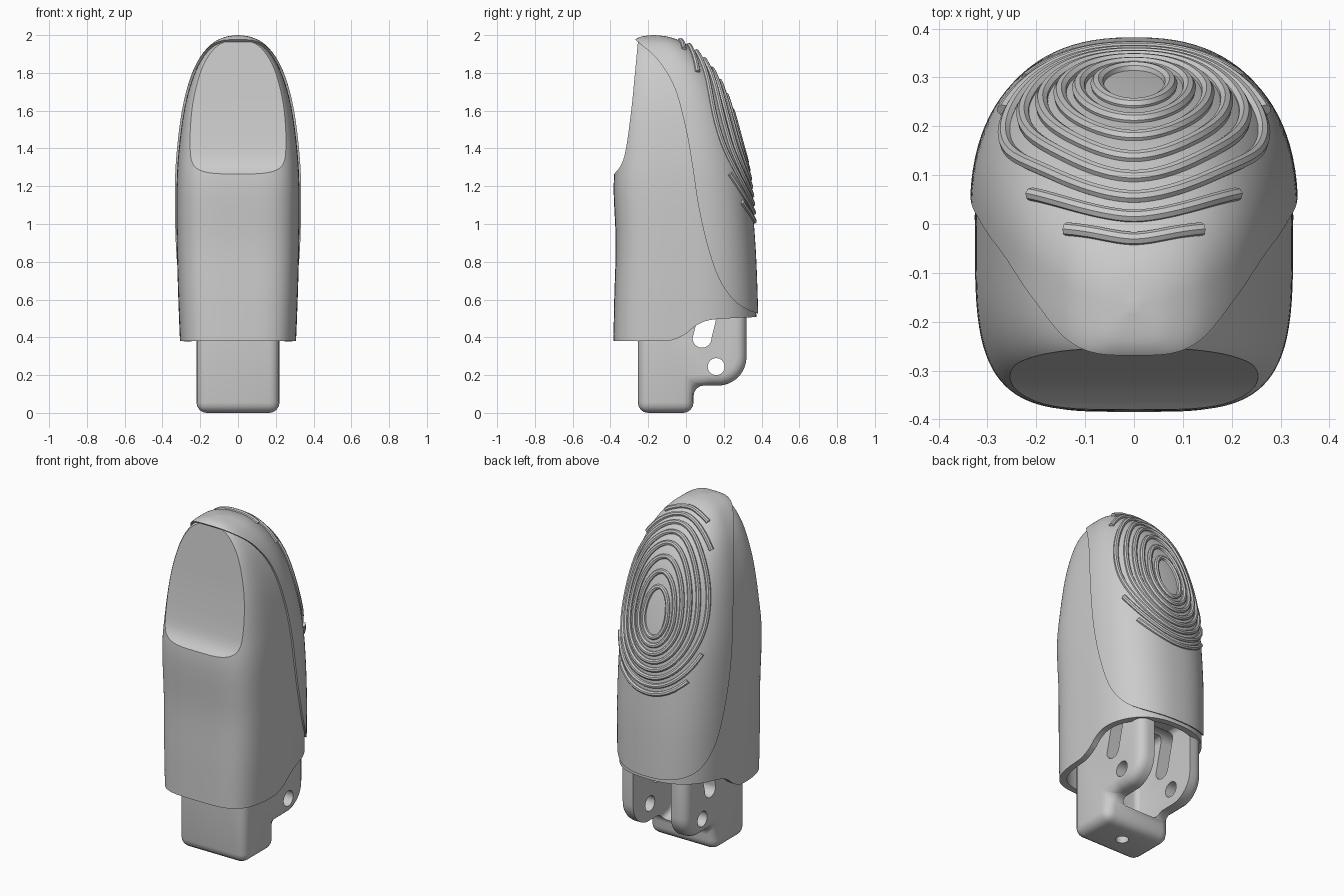
import bpy, bmesh, math
from math import sin, cos, pi

if "Cube" in bpy.data.objects:
    bpy.data.objects.remove(bpy.data.objects["Cube"])

grey = bpy.data.materials.new("matte grey")
grey.use_nodes = True
colour = (0.6, 0.6, 0.6, 1)
grey.diffuse_color = colour
grey.node_tree.nodes["Principled BSDF"].inputs["Base Color"].default_value = colour

# Fingertip stations: height, half width, front y, back y
STATIONS = [(.3, .304, -.386, .376), (.6, .316, -.38, .37), (.9, .324, -.372, .357),
            (1.2, .325, -.383, .33), (1.4, .313, -.365, .29), (1.6, .286, -.345, .23),
            (1.75, .248, -.325, .165), (1.86, .2, -.305, .085), (1.94, .135, -.28, -.005),
            (1.978, .066, -.24, -.09), (1.99, .0, -.17, -.17)]


def station(t):
    """Catmull-Rom blend between stations."""
    last = len(STATIONS) - 1
    i = min(int(t), last - 1)
    f = t - i
    p = [STATIONS[min(max(i + k, 0), last)] for k in (-1, 0, 1, 2)]
    return [b + .5 * f * (c - a + f * (2*a - 5*b + 4*c - d + f * (3*(b - c) + d - a)))
            for a, b, c, d in zip(*p)]


def section(t, off):
    z, w, front, back = station(t)
    front, back = front - off, back + off
    return z + off * max(0, z - 1.2) / .8, w + off, front, back, front * .45 + back * .55


def back_surface(x, z, off):
    lo, hi = 0, len(STATIONS) - 1
    for _ in range(30):
        mid = (lo + hi) / 2
        lo, hi = (mid, hi) if section(mid, off)[0] < z else (lo, mid)
    _, w, _, back, mid_y = section(lo, off)
    return mid_y + (back - mid_y) * (1 - min(abs(x) / w, 1) ** 2.4) ** (1 / 2.4)


def add_object(name, bm):
    bmesh.ops.recalc_face_normals(bm, faces=bm.faces)
    mesh = bpy.data.meshes.new(name)
    bm.to_mesh(mesh)
    bm.free()
    ob = bpy.data.objects.new(name, mesh)
    mesh.materials.append(grey)
    bpy.context.collection.objects.link(ob)
    return ob


def loft(name, off, end):
    """Closed skin of rounded sections, ending at station number end."""
    bm = bmesh.new()
    rings, steps, sides = [], int(end * 8), 96
    for k in range(steps + 1):
        t = min(end * k / steps, len(STATIONS) - 1.02)
        z, w, front, back, mid = section(t, off)
        ring = []
        for j in range(sides):
            a = 2 * pi * j / sides
            c, s = cos(a), sin(a)
            e = 2 / 2.4 if s > 0 else .5
            reach = back - mid if s > 0 else mid - front
            ring.append(bm.verts.new((math.copysign(abs(c) ** e, c) * w,
                                      mid + math.copysign(abs(s) ** e, s) * reach, z)))
        rings.append(ring)
    for lower, upper in zip(rings, rings[1:]):
        for j in range(sides):
            n = (j + 1) % sides
            bm.faces.new((lower[j], lower[n], upper[n], upper[j]))
    bm.faces.new(rings[0])
    bm.faces.new(rings[-1])
    return add_object(name, bm)


def prism(name, yz, half):
    """Side profile extruded across x."""
    bm = bmesh.new()
    face = bm.faces.new([bm.verts.new((-half, y, z)) for y, z in yz])
    moved = bmesh.ops.extrude_face_region(bm, geom=[face])["geom"]
    bmesh.ops.translate(bm, vec=(2 * half, 0, 0),
                        verts=[v for v in moved if isinstance(v, bmesh.types.BMVert)])
    return add_object(name, bm)


def arc(y, z, r, start, stop, n=12):
    return [(y + r * cos(math.radians(start + (stop - start) * k / n)),
             z + r * sin(math.radians(start + (stop - start) * k / n))) for k in range(n + 1)]


def smooth_path(points, n=6):
    out = []
    for i in range(len(points) - 1):
        p = [points[min(max(i + k, 0), len(points) - 1)] for k in (-1, 0, 1, 2)]
        for s in range(n):
            f = s / n
            out.append([b + .5*f*(c - a + f*(2*a - 5*b + 4*c - d + f*(3*(b - c) + d - a)))
                        for a, b, c, d in zip(*p)])
    return out + [list(points[-1])]


def bake(ob):
    mesh = bpy.data.meshes.new_from_object(
        ob.evaluated_get(bpy.context.evaluated_depsgraph_get()))
    ob.modifiers.clear()
    ob.data = mesh


def carve(ob, cutter, operation="DIFFERENCE"):
    mod = ob.modifiers.new("carve", "BOOLEAN")
    mod.object, mod.operation, mod.solver = cutter, operation, "EXACT"
    bake(ob)
    bpy.data.objects.remove(cutter)


def rounded(ob, width, segments=4):
    mod = ob.modifiers.new("round", "BEVEL")
    mod.width, mod.segments, mod.angle_limit = width, segments, math.radians(40)
    bake(ob)
    return ob


# Hard shell with nail flat, stepped lower rim and hollow socket
shell = loft("nail_shell", 0, len(STATIONS) - 1)
nail = smooth_path([(-.41, 1.24), (-.38, 1.265), (-.34, 1.32), (-.316, 1.41),
                    (-.29, 1.6), (-.27, 1.8), (-.252, 1.99)])
carve(shell, prism("nail_cutter", nail + [(-.3, 2.2), (-.6, 2.2), (-.6, 1.24)], .6))
rim = smooth_path([(-.5, .38), (-.14, .38), (-.06, .39), (0, .42), (.05, .46),
                   (.12, .49), (.25, .502), (.5, .512)])
carve(shell, prism("rim_cutter", rim + [(.5, .1), (-.5, .1)], .6))
carve(shell, loft("socket_cutter", -.035, 1.3))

# Soft pad standing slightly proud of the shell
pad = loft("finger_pad", .01, len(STATIONS) - 1)
seam = smooth_path([(-.28, 1.985), (-.25, 1.96), (-.15, 1.87), (-.06, 1.72), (0, 1.5),
                    (.035, 1.3), (.065, 1.1), (.11, .9), (.17, .72), (.25, .6),
                    (.34, .54), (.45, .51)])
carve(pad, prism("seam_cutter", seam + [(.6, .51), (.6, 2.2), (-.28, 2.2)], .6), "INTERSECT")
carve(pad, loft("pad_inner_cutter", -.02, 1.3))

# Concentric grip ridges; the two outermost are open arcs
TOPS = [1.6, 1.68, 1.755, 1.82, 1.87, 1.912, 1.945, 1.972]


def ridge(name, i, start, stop, closed):
    n = 96
    curve = bpy.data.curves.new(name, "CURVE")
    curve.dimensions = "3D"
    curve.bevel_depth, curve.bevel_resolution, curve.use_fill_caps = .014, 2, True
    spline = curve.splines.new("POLY")
    spline.points.add(n - 1)
    spline.use_cyclic_u = closed
    for k, point in enumerate(spline.points):
        a = math.radians(start + (stop - start) * k / (n if closed else n - 1))
        rise = TOPS[i] - 1.45 if sin(a) > 0 else .12 + .045 * i
        x, z = (.075 + .038 * i) * cos(a), 1.45 + rise * sin(a)
        point.co = (x, back_surface(x, z, .012), z, 1)
    ob = bpy.data.objects.new(name, curve)
    bpy.context.collection.objects.link(ob)
    bake_mesh = bpy.data.meshes.new_from_object(
        ob.evaluated_get(bpy.context.evaluated_depsgraph_get()))
    bpy.data.objects.remove(ob)
    bake_mesh.materials.clear()
    bake_mesh.materials.append(grey)
    bpy.context.collection.objects.link(bpy.data.objects.new(name, bake_mesh))


for i in range(6):
    ridge(f"grip_ridge_{i + 1}", i, 0, 360, True)
for i, top, low in ((6, 46, 28), (7, 66, 50)):
    ridge(f"upper_grip_arc_{i - 5}", i, top, 180 - top, False)
    ridge(f"lower_grip_arc_{i - 5}", i, 180 + low, 360 - low, False)

# Hinge connector with two arms, pin holes and slots
outline = ([(-.255, 0), (.04, 0), (.04, .145), (.12, .145)]
           + arc(.17, .295, .15, -90, 0)[1:] + [(.32, .7), (-.255, .7)])
hinge = rounded(prism("hinge_connector", outline, .22), .055)
carve(hinge, rounded(prism("pocket_cutter", [(-.12, .2), (-.02, .12), (.5, .05),
                                             (.5, .6), (-.12, .6)], .125), .03))
carve(hinge, prism("pin_cutter", arc(.16, .245, .045, 0, 345, 23), .5))
carve(hinge, prism("slot_cutter", arc(.085, .395, .05, 180, 360) + arc(.125, .56, .05, 0, 180), .5))
for name, place, turn in (("drain_cutter", (0, -.1, .05), 0), ("cord_cutter", (0, -.15, .42), pi / 2)):
    bpy.ops.mesh.primitive_cylinder_add(radius=.035, depth=.32, location=place, rotation=(turn, 0, 0))
    bpy.context.object.name = name
    carve(hinge, bpy.context.object)

for ob in list(bpy.context.collection.objects):
    if ob.type == "MESH" and grey.name in ob.data.materials:
        bpy.ops.object.select_all(action="DESELECT")
        ob.select_set(True)
        bpy.context.view_layer.objects.active = ob
        bpy.ops.object.shade_smooth_by_angle(angle=math.radians(35))
